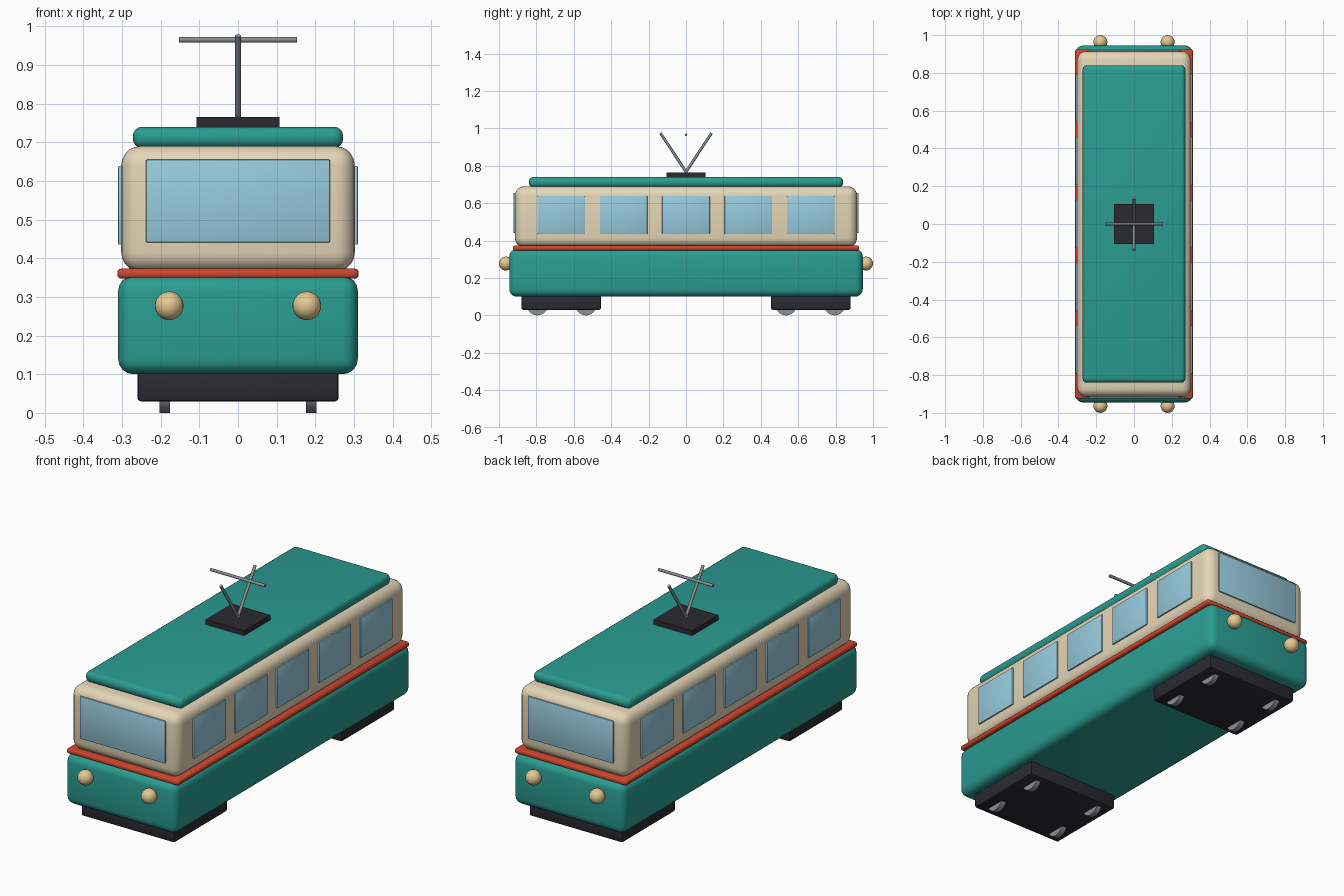
import bpy
from math import pi, radians
from mathutils import Vector

cube = bpy.data.objects.get("Cube")
if cube:
    bpy.data.objects.remove(cube, do_unlink=True)


def to_linear(c):
    c /= 255
    return c / 12.92 if c <= 0.04045 else ((c + 0.055) / 1.055) ** 2.4


def material(name, r, g, b):
    m = bpy.data.materials.new(name)
    m.use_nodes = True
    colour = (to_linear(r), to_linear(g), to_linear(b), 1)
    m.diffuse_color = colour
    node = next(n for n in m.node_tree.nodes if n.type == "BSDF_PRINCIPLED")
    node.inputs["Base Color"].default_value = colour
    return m


teal = material("teal paint", 42, 157, 146)
cream = material("cream paint", 229, 214, 183)
red = material("red trim", 205, 70, 45)
glass = material("pale blue glass", 152, 203, 222)
dark = material("dark iron", 43, 42, 50)
metal = material("grey metal", 140, 144, 150)
lamp = material("warm lamp", 228, 202, 146)


def finish(name, mat):
    o = bpy.context.object
    o.name = name
    o.data.materials.append(mat)
    return o


def box(name, mat, x, y, z, bevel=0.0, segments=4):
    """Box spanning the given (low, high) ranges, with rounded edges."""
    spans = (x, y, z)
    bpy.ops.mesh.primitive_cube_add(size=1, location=[sum(s) / 2 for s in spans])
    o = finish(name, mat)
    o.scale = [s[1] - s[0] for s in spans]
    bpy.ops.object.transform_apply(location=False, rotation=False, scale=True)
    if bevel:
        mod = o.modifiers.new("rounded edges", "BEVEL")
        mod.width = bevel
        mod.segments = segments
        bpy.ops.object.modifier_apply(modifier=mod.name)
        bpy.ops.object.shade_smooth_by_angle(angle=radians(35))
    return o


def rod(name, mat, start, end, radius, sides=12):
    a, b = Vector(start), Vector(end)
    bpy.ops.mesh.primitive_cylinder_add(
        vertices=sides, radius=radius, depth=(b - a).length, location=(a + b) / 2,
        rotation=(b - a).to_track_quat("Z", "Y").to_euler())
    o = finish(name, mat)
    bpy.ops.object.shade_smooth_by_angle(angle=radians(50))
    return o


# Main shell, stacked from the bottom up
box("lower_body", teal, (-.31, .31), (-.945, .945), (.1, .355), .04)
box("trim_band", red, (-.312, .312), (-.925, .925), (.347, .373), .01, 3)
box("upper_cabin", cream, (-.302, .302), (-.915, .915), (.365, .69), .05, 5)
box("roof", teal, (-.272, .272), (-.84, .84), (.685, .74), .024)

# Side windows, five on each side
for side, sx in (("right", -1), ("left", 1)):
    for i in range(5):
        y = (i - 2) / 3
        box(f"{side}_window_{i + 1}", glass, sorted((sx * .301, sx * .31)),
            (y - .127, y + .127), (.435, .638), .003, 2)

# Each end: windscreen, lamps, bogie and wheels
for end, sy in (("front", -1), ("back", 1)):
    box(f"{end}_windscreen", glass, (-.238, .238), sorted((sy * .914, sy * .923)),
        (.441, .655), .003, 2)
    box(f"{end}_bogie", dark, (-.26, .26), sorted((sy * .455, sy * .88)),
        (.03, .11), .008, 2)
    for side, sx in (("right", -1), ("left", 1)):
        bpy.ops.mesh.primitive_uv_sphere_add(
            segments=24, ring_count=14, radius=.037,
            location=(sx * .178, sy * .963, .277))
        finish(f"{end}_{side}_lamp", lamp)
        bpy.ops.object.shade_smooth()
        for i, y in enumerate((.535, .795)):
            rod(f"{end}_{side}_wheel_{i + 1}", metal, (sx * .176, sy * y, .056),
                (sx * .203, sy * y, .056), .056, 24)

# Current collector on the roof
box("collector_base", dark, (-.107, .107), (-.105, .105), (.737, .765))
for end, sy in (("front", -1), ("back", 1)):
    rod(f"{end}_collector_arm", metal, (0, -sy * .004, .762), (0, sy * .137, .975), .0075)
rod("collector_bar", metal, (-.153, 0, .965), (.153, 0, .965), .0075, 8)
